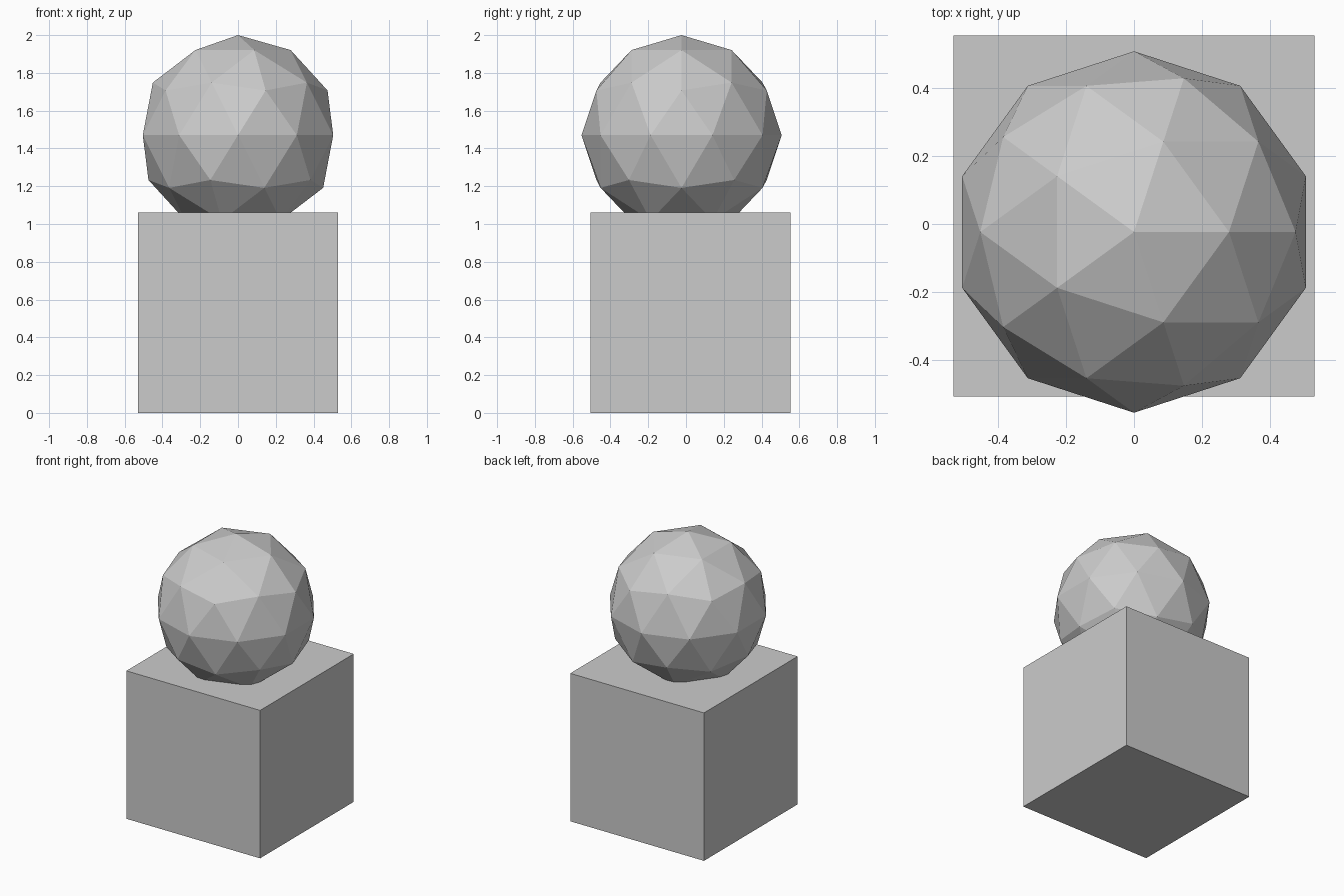
import bpy

if "Cube" in bpy.data.objects:
    bpy.data.objects.remove(bpy.data.objects["Cube"])

R = 0.53       # ball radius, also half the block's edge
SHIFT = 0.0235  # ball sits slightly forward of the block

# Cube block standing on the ground
bpy.ops.mesh.primitive_cube_add(size=2 * R, location=(0, SHIFT, R))
bpy.context.object.name = "base_block"

# Faceted ball sunk a little into the block's top
bpy.ops.mesh.primitive_ico_sphere_add(subdivisions=2, radius=R, location=(0, -SHIFT, 2 - R))
bpy.context.object.name = "faceted_ball"
